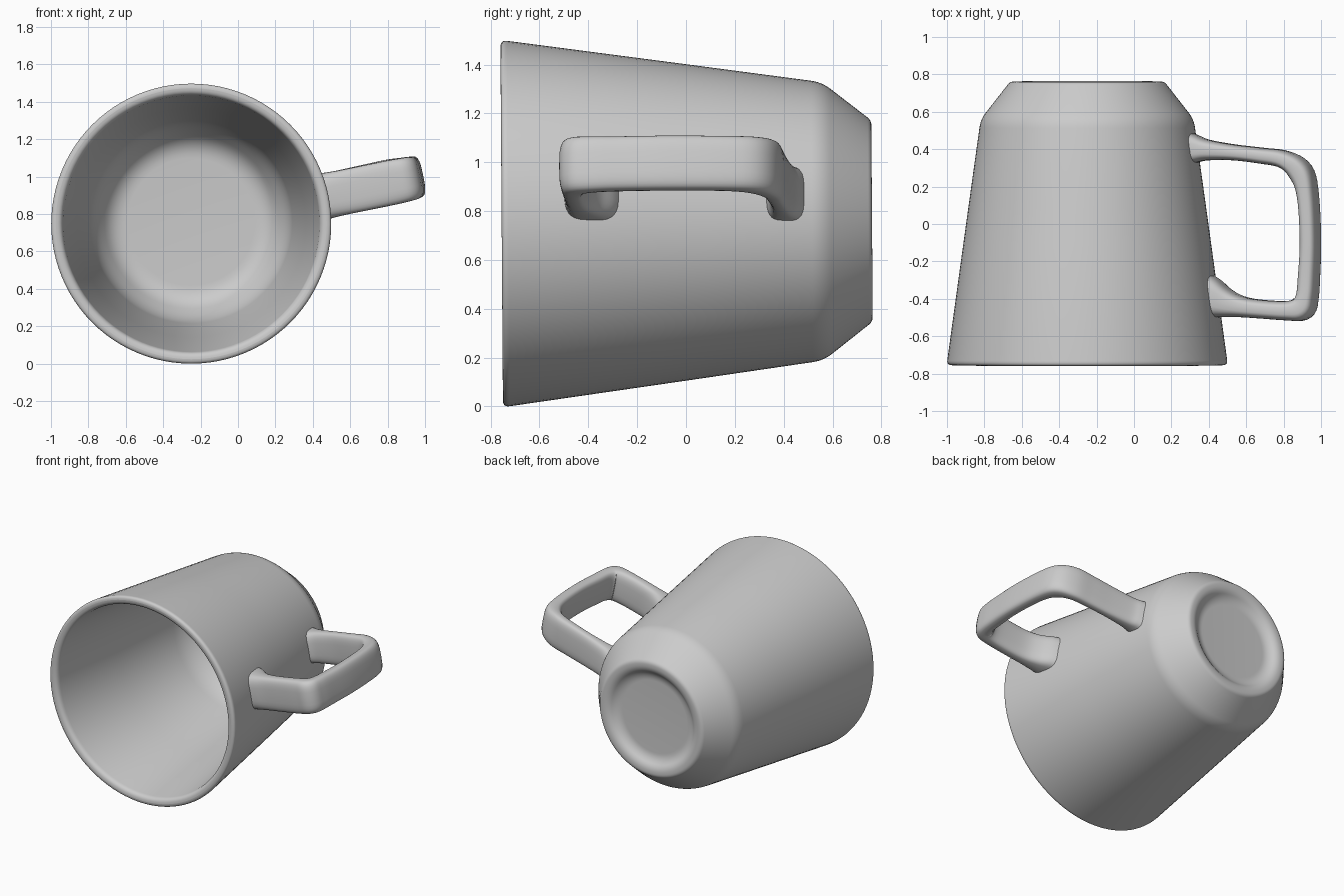
import bpy, bmesh, math
from mathutils import Matrix, Vector

if "Cube" in bpy.data.objects:
    bpy.data.objects.remove(bpy.data.objects["Cube"])

# Mug axis runs along y, very slightly tilted about x
PLACE = Matrix.Translation((-0.25, 0, 0.754)) @ Matrix.Rotation(0.007, 4, 'X')


def make_object(name, bm):
    bmesh.ops.remove_doubles(bm, verts=bm.verts, dist=1e-5)
    bmesh.ops.recalc_face_normals(bm, faces=bm.faces)
    bm.transform(PLACE)
    me = bpy.data.meshes.new(name)
    bm.to_mesh(me)
    bm.free()
    ob = bpy.data.objects.new(name, me)
    bpy.context.collection.objects.link(ob)
    for p in me.polygons:
        p.use_smooth = True
    return ob


def bridge(bm, rings):
    for a, b in zip(rings, rings[1:]):
        n = len(a)
        for i in range(n):
            j = (i + 1) % n
            bm.faces.new((a[i], a[j], b[j], b[i]))


def rounded(corners, steps=6):
    """Round every inner corner (r, y, fillet) of a profile."""
    pts = [Vector(c[:2]) for c in corners]
    out = [pts[0]]
    for i in range(1, len(pts) - 1):
        p, d = pts[i], corners[i][2]
        a = p + (pts[i - 1] - p).normalized() * d
        b = p + (pts[i + 1] - p).normalized() * d
        for k in range(steps + 1):
            t = k / steps
            out.append(a * (1 - t) ** 2 + p * 2 * t * (1 - t) + b * t * t)
    return out + [pts[-1]]


# Cup body: lathed profile from recessed base, over the rim, to inner floor
profile = rounded([
    (0, 0.715, 0), (0.30, 0.715, 0.04), (0.355, 0.762, 0.03),
    (0.412, 0.762, 0.02), (0.57, 0.56, 0.045), (0.648, 0.0, 0.1),
    (0.752, -0.755, 0.028), (0.69, -0.755, 0.035), (0.60, -0.05, 0.1),
    (0.53, 0.46, 0.08), (0.42, 0.63, 0.08), (0, 0.63, 0)])
bm = bmesh.new()
N = 96
rings = []
for r, y in profile[1:-1]:
    rings.append([bm.verts.new((r * math.cos(2 * math.pi * i / N), y,
                                r * math.sin(2 * math.pi * i / N))) for i in range(N)])
bridge(bm, rings)
for ring, y in ((rings[0], profile[0][1]), (rings[-1], profile[-1][1])):
    c = bm.verts.new((0, y, 0))
    for i in range(N):
        bm.faces.new((ring[i], ring[(i + 1) % N], c))
make_object("cup_body", bm)

# Handle: rounded section swept along a path; rows are radius, y, thickness, width
path = [Vector(v) for v in (
    (0.565, 0.408, 0.165, 0.23), (0.60, 0.402, 0.145, 0.225), (0.66, 0.396, 0.11, 0.225),
    (0.80, 0.384, 0.085, 0.23), (0.95, 0.367, 0.085, 0.235), (1.08, 0.345, 0.095, 0.24),
    (1.165, 0.28, 0.12, 0.23), (1.203, 0.16, 0.10, 0.225), (1.218, -0.08, 0.095, 0.225),
    (1.21, -0.28, 0.10, 0.225), (1.20, -0.39, 0.105, 0.23), (1.172, -0.448, 0.13, 0.235),
    (1.10, -0.462, 0.105, 0.24), (0.95, -0.454, 0.10, 0.24), (0.84, -0.441, 0.113, 0.24),
    (0.76, -0.421, 0.155, 0.245), (0.70, -0.395, 0.21, 0.255), (0.67, -0.385, 0.235, 0.26))]
STEP = 5
samples = []
for i in range(len(path) - 1):
    p0, p1 = path[max(i - 1, 0)], path[i]
    p2, p3 = path[i + 1], path[min(i + 2, len(path) - 1)]
    for k in range(STEP):
        t = k / STEP
        samples.append(0.5 * (2 * p1 + (p2 - p0) * t + (2 * p0 - 5 * p1 + 4 * p2 - p3) * t * t
                              + (3 * p1 - p0 - 3 * p2 + p3) * t ** 3))
samples.append(path[-1])

bm = bmesh.new()
M = 32
rings = []
last = len(samples) - 1
for i, s in enumerate(samples):
    d = samples[min(i + 1, last)] - samples[max(i - 1, 0)]
    tan = Vector((d[0], d[1], 0)).normalized()
    # flared ends keep their sections square to the mug axis
    near = min(1, min(i, last - i) / (4 * STEP))
    tan = tan.lerp(Vector((1 if i < last / 2 else -1, 0, 0)), 1 - near).normalized()
    nor = Vector((-tan.y, tan.x, 0))
    ring = []
    for k in range(M):
        a = 2 * math.pi * k / M
        c, q = math.cos(a), math.sin(a)
        u = math.copysign(abs(c) ** 0.6, c) * s[2] / 2
        w = math.copysign(abs(q) ** 0.6, q) * s[3] / 2
        ring.append(bm.verts.new(Vector((s[0], s[1], 0)) + nor * u + Vector((0, 0, w))))
    rings.append(ring)
bridge(bm, rings)
bm.faces.new(rings[0])
bm.faces.new(rings[-1])
# swing the handle up around the mug axis
bm.transform(Matrix.Rotation(math.radians(-11.5), 4, 'Y'))
make_object("handle", bm)
for ob in bpy.context.collection.objects:
    ob.select_set(True)
    bpy.context.view_layer.objects.active = ob
bpy.ops.object.shade_smooth_by_angle(angle=math.radians(50))
